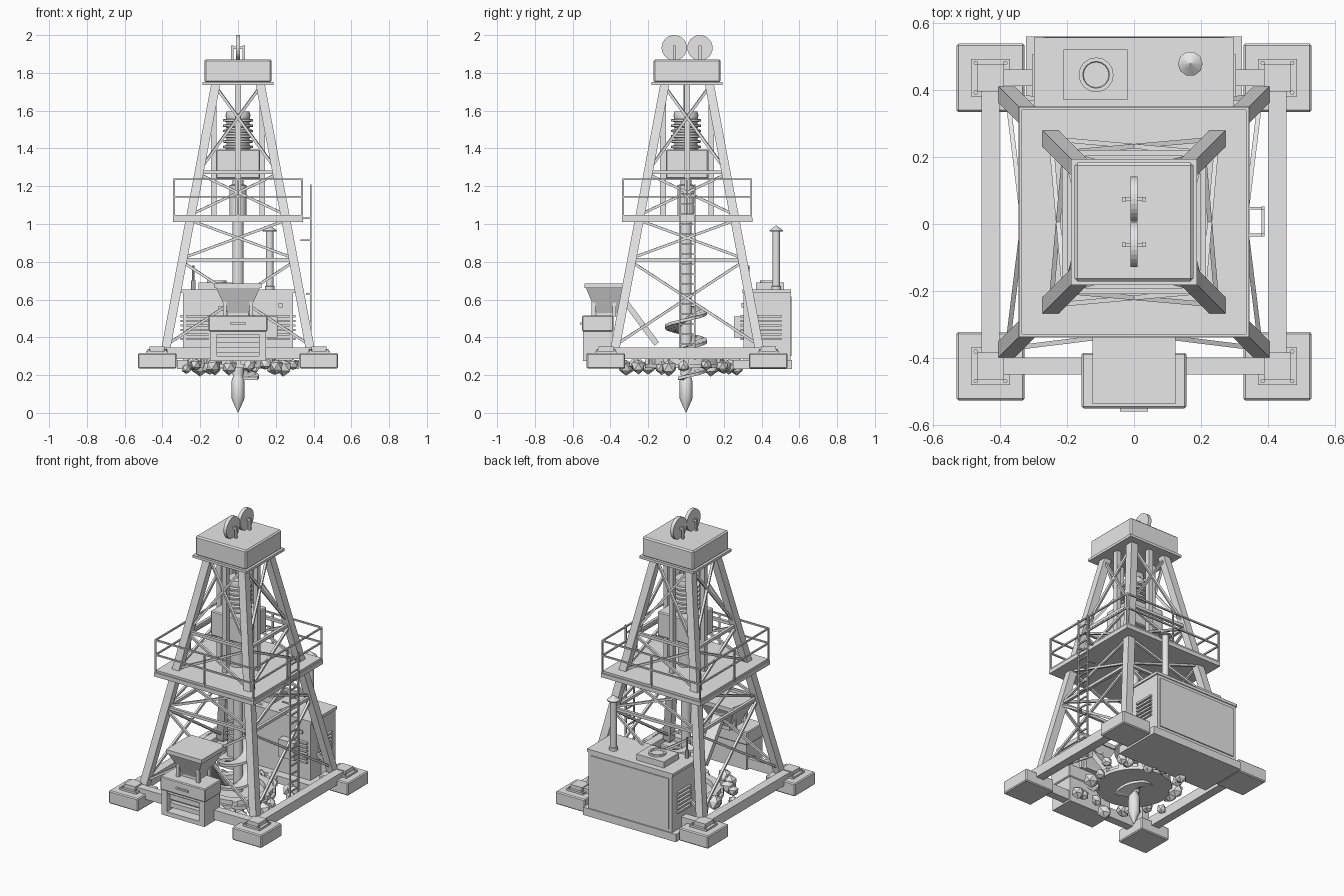
import bpy, bmesh, math, random
from mathutils import Vector, Matrix

if "Cube" in bpy.data.objects:
    bpy.data.objects.remove(bpy.data.objects["Cube"])

random.seed(4)
GREY = bpy.data.materials.new("light grey")
GREY.diffuse_color = (0.8, 0.8, 0.8, 1)
GREY.use_nodes = True
GREY.node_tree.nodes["Principled BSDF"].inputs["Base Color"].default_value = GREY.diffuse_color
CY = 0.006  # tower centre in y


def add(name, bm):
    bmesh.ops.recalc_face_normals(bm, faces=bm.faces)
    me = bpy.data.meshes.new(name)
    bm.to_mesh(me)
    bm.free()
    me.materials.append(GREY)
    ob = bpy.data.objects.new(name, me)
    bpy.context.collection.objects.link(ob)
    return ob


def loft(name, rings):
    """Closed solid through rings of points."""
    bm = bmesh.new()
    vs = [[bm.verts.new(p) for p in r] for r in rings]
    n = len(vs[0])
    for a, b in zip(vs, vs[1:]):
        for i in range(n):
            bm.faces.new((a[i], a[(i + 1) % n], b[(i + 1) % n], b[i]))
    bm.faces.new(vs[0])
    bm.faces.new(vs[-1])
    return add(name, bm)


def rect(x0, x1, y0, y1, z):
    return [(x0, y0, z), (x1, y0, z), (x1, y1, z), (x0, y1, z)]


def box(name, x0, x1, y0, y1, z0, z1, bevel=0):
    ob = loft(name, [rect(x0, x1, y0, y1, z0), rect(x0, x1, y0, y1, z1)])
    if bevel:
        m = ob.modifiers.new("bevel", "BEVEL")
        m.width, m.segments = bevel, 1
    return ob


def turned(name, x, y, profile, n=16):
    """Upright turned part from (radius, z) pairs."""
    ob = loft(name, [[(x + r * math.cos(t * math.tau / n), y + r * math.sin(t * math.tau / n), z)
                      for t in range(n)] for r, z in profile])
    for p in ob.data.polygons:
        p.use_smooth = n >= 16 and abs(p.normal.z) < 0.9
    ob.data.set_sharp_from_angle(angle=math.radians(35))
    return ob


def bar(name, a, b, w, h=None):
    """Rectangular bar between two points."""
    a, b = Vector(a), Vector(b)
    d = b - a
    bm = bmesh.new()
    bmesh.ops.create_cube(bm, size=1, matrix=Matrix.Translation((a + b) / 2)
                          @ d.to_track_quat('Z', 'Y').to_matrix().to_4x4()
                          @ Matrix.Diagonal((w, h or w, d.length, 1)))
    return add(name, bm)


def leg_c(z):
    return 0.38 - (z - 0.35) / 1.39 * 0.262


def around(k, x, y, z):
    """Point on tower side k (side 0 is the front)."""
    for _ in range(k):
        x, y = -y, x
    return (x, y + CY, z)


# feet, tower legs
for sx in (-1, 1):
    for sy in (-1, 1):
        x, y = sx * 0.428, sy * 0.43 + CY
        box("foot", x - .102, x + .102, y - .102, y + .102, .235, .316, .006)
        box("foot_plate", x - .058, x + .058, y - .056, y + .056, .314, .328)
        box("foot_block", x - .04, x + .04, y - .04, y + .04, .326, .352)
        for bx in (-.044, .044):
            for by in (-.044, .044):
                turned("foot_bolt", x + bx, y + by, [(.007, .326), (.007, .338)], 6)
        h = .024
        loft("tower_leg", [rect(sx * leg_c(z) - h, sx * leg_c(z) + h, sy * leg_c(z) + CY - h,
                                sy * leg_c(z) + CY + h, z) for z in (.33, 1.745)])

# base frame
for s in (-1, 1):
    box("side_beam", s * .428 - .027, s * .428 + .027, -.45, .46, .285, .347)
    box("cross_beam", -.43, .43, s * .43 + CY - .025, s * .43 + CY + .025, .285, .345)

# lattice, railing and guide columns on each of the four sides
for k in range(4):
    for z in (.81, 1.275):
        c = leg_c(z)
        bar("horizontal_brace", around(k, -c, -c, z), around(k, c, -c, z), .018)
    for z0, z1 in ((.36, .80), (.82, 1.02), (1.05, 1.265), (1.285, 1.73)):
        a, b = leg_c(z0), leg_c(z1)
        for s in (-1, 1):
            bar("cross_brace", around(k, s * a, -a, z0), around(k, -s * b, -b, z1), .014)
    e = .339
    for z in (1.145, 1.237):
        bar("rail", around(k, -e, -e, z), around(k, e, -e, z), .009)
    for x in (-e, 0):
        bar("rail_post", around(k, x, -e, 1.03), around(k, x, -e, 1.24), .009)
    bar("guide_column", around(k, 0, -.128, 1.04), around(k, 0, -.128, 1.74), .03)

# platform and crown
box("platform", -.345, .345, CY - .345, CY + .345, 1.01, 1.035)
box("platform_deck", -.338, .338, CY - .338, CY + .338, 1.03, 1.048)
box("crown_plate", -.188, .188, CY - .188, CY + .188, 1.737, 1.753)
box("crown_box", -.177, .177, CY - .177, CY + .177, 1.75, 1.872, .008)
for y in (-.062, .074):
    bm = bmesh.new()
    bmesh.ops.create_cone(bm, cap_ends=True, segments=28, radius1=.067, radius2=.067, depth=.022,
                          matrix=Matrix.Translation((0, y, 1.933)) @ Matrix.Rotation(math.pi / 2, 4, 'Y'))
    add("sheave", bm)
    bar("sheave_axle", (-.034, y, 1.933), (.034, y, 1.933), .012)
    for s in (-1, 1):
        box("sheave_bracket", s * .03 - .006, s * .03 + .006, y - .007, y + .007, 1.868, 1.945)

# drive head and drill string
turned("hoist_cable", 0, 0, [(.014, 1.58), (.014, 1.745)], 8)
ribs = [(.062, 1.385)]
for i in range(6):
    z = 1.40 + i * .028
    ribs += [(.062, z), (.079, z + .003), (.079, z + .014), (.062, z + .017)]
turned("ribbed_motor", 0, 0, ribs + [(.066, 1.575), (.06, 1.595)], 20)
box("drive_gearbox", -.116, .116, CY - .112, CY + .112, 1.24, 1.395, .006)
turned("drive_coupling", 0, 0, [(.03, 1.25), (.03, 1.21), (.046, 1.205), (.046, 1.04)])
turned("drill_pipe", 0, 0, [(.03, 1.21), (.03, .2)])
turned("drill_bit", 0, 0, [(.026, .21), (.026, .19), (.033, .18), (.034, .075), (.001, 0)], 12)

# auger flight
bm = bmesh.new()
prev = None
steps, turns = 60, 2.5
for i in range(steps + 1):
    t = i / steps
    a = t * turns * math.tau - 0.4
    r = .112
    z = .175 + t * .375
    ring = [bm.verts.new((q * math.cos(a), q * math.sin(a), z + dz))
            for q, dz in ((.02, 0), (r, 0), (r, .016), (.02, .016))]
    if prev:
        for j in range(4):
            bm.faces.new((prev[j], prev[(j + 1) % 4], ring[(j + 1) % 4], ring[j]))
    else:
        bm.faces.new(ring)
    prev = ring
bm.faces.new(prev)
add("auger_flight", bm)

# borehole collar with lugs, loose rocks
turned("borehole_plate", 0, 0, [(.217, .238), (.217, .258)], 32)
turned("borehole_collar", 0, 0, [(.2, .25), (.2, .285), (.155, .285), (.15, .255)], 32)
for i in range(12):
    a = i * math.tau / 12
    c, s = math.cos(a), math.sin(a)
    bar("collar_lug", (.19 * c, .19 * s, .27), (.215 * c, .215 * s, .27), .03)
for i in range(22):
    a = i * math.tau / 22 + random.uniform(-.1, .1)
    d = random.uniform(.23, .33)
    p = Vector((d * math.cos(a), max(-.34, min(.27, d * math.sin(a))), random.uniform(.235, .262)))
    bm = bmesh.new()
    bmesh.ops.create_icosphere(bm, subdivisions=1, radius=random.uniform(.03, .047))
    for v in bm.verts:
        v.co = v.co * random.uniform(.8, 1.1) + p
    add("rock", bm)

# ladder
for y in (-.033, .047):
    bar("ladder_rail", (.385, y, .28), (.385, y, 1.21), .009)
    for z in (.63, .915, 1.03):
        bar("ladder_bracket", (.33 if z > .7 else .36, y, z), (.385, y, z), .008)
for i in range(17):
    bar("ladder_rung", (.385, -.033, .31 + i * .053), (.385, .047, .31 + i * .053), .008)

# engine house at the back
box("engine_skid", -.322, .322, .25, .56, .232, .28)
box("engine_house", -.29, .29, .305, .552, .275, .638)
box("engine_roof", -.298, .298, .3, .557, .634, .652)
box("back_panel", -.27, .27, .55, .558, .3, .615)
box("roof_hatch", -.21, -.02, .37, .52, .65, .69)
turned("fan_ring", -.113, .445, [(.052, .685), (.052, .702), (.04, .702), (.038, .692)], 16)
turned("exhaust_pipe", .168, .478, [(.026, .65), (.026, .67), (.02, .672), (.02, .96)], 16)
turned("exhaust_cap", .168, .478, [(.037, .96), (.037, .966), (.002, .992)], 10)
turned("vent_pipe", -.237, .33, [(.012, .65), (.012, .7), (.006, .7), (.006, .78)], 8)
for i in range(6):
    z = .385 + i * .024
    for s in (-1, 1):
        box("side_louver", s * .296 - .008, s * .296 + .008, .38, .505, z, z + .012)
        box("front_louver", s * .215 - .058, s * .215 + .058, .288, .31, z, z + .012)
box("control_cabinet", .10, .21, .255, .306, .40, .51)
bar("gauge", (.225, .295, .57), (.225, .31, .57), .022)

# mixer with hopper and chute at the front
box("mixer_top", -.156, .156, -.55, -.385, .432, .515, .005)
for s in (-1, 1):
    box("mixer_cheek", s * .13 - .018, s * .13 + .018, -.545, -.39, .275, .435)
    for y in (-.49, -.38):
        box("hopper_post", s * .07 - .01, s * .07 + .01, y - .01, y + .01, .51, .61)
box("mixer_back", -.13, .13, -.47, -.39, .275, .435)
box("mixer_sill", -.125, .125, -.545, -.4, .275, .302)
box("mixer_lintel", -.125, .125, -.54, -.4, .415, .435)
for z in (.335, .385):
    bar("mixer_roller", (-.12, -.5, z), (.12, -.5, z), .03)
box("mixer_handle", -.042, .042, -.56, -.548, .468, .478)
loft("hopper", [rect(-.055, .055, -.475, -.355, .51), rect(-.055, .055, -.475, -.355, .53),
                rect(-.116, .116, -.53, -.3, .662)])
box("hopper_rim", -.124, .124, -.537, -.293, .66, .686)
bar("chute", (0, -.33, .60), (0, -.155, .365), .07, .03)
